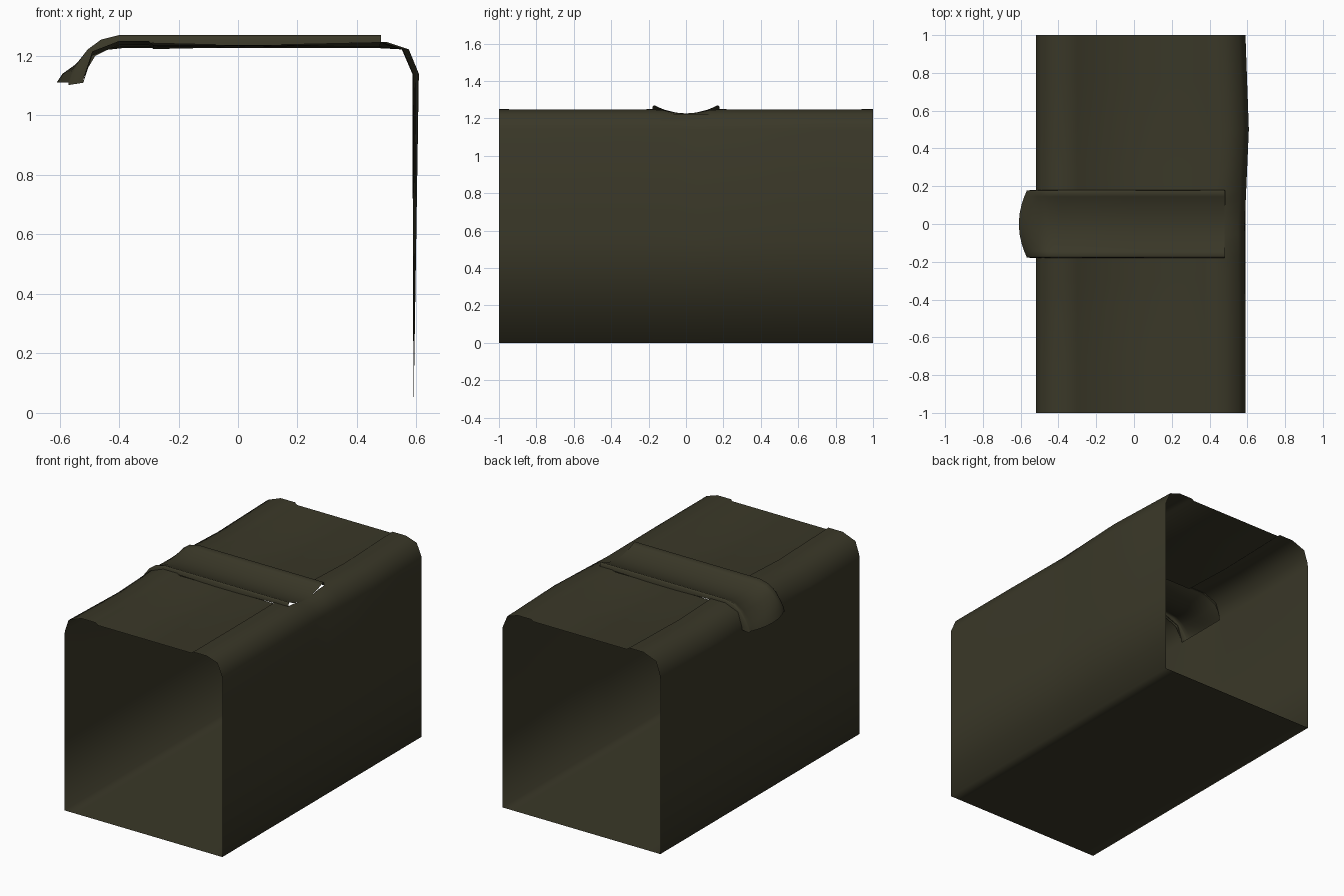
import bpy, math

if "Cube" in bpy.data.objects:
    bpy.data.objects.remove(bpy.data.objects["Cube"])

mat = bpy.data.materials.new("dark_olive")
mat.diffuse_color = (0.042, 0.039, 0.021, 1)
mat.use_nodes = True
mat.node_tree.nodes["Principled BSDF"].inputs["Base Color"].default_value = mat.diffuse_color


def make(name, verts, faces):
    me = bpy.data.meshes.new(name)
    me.from_pydata(verts, [], faces)
    me.update()
    me.materials.append(mat)
    for p in me.polygons:
        p.use_smooth = True
    ob = bpy.data.objects.new(name, me)
    bpy.context.collection.objects.link(ob)
    return ob


def trough(y):
    """Height of the channel's hollow across its width."""
    return 1.226 + 0.030 * (y / 0.16) ** 2


def lerp_table(table, v):
    for (a, fa), (b, fb) in zip(table, table[1:]):
        if v <= b:
            return fa + (fb - fa) * (v - a) / (b - a)
    return table[-1][1]


# Body: open-ended tube lofted along y, with a recessed top panel
profile = [(-0.44, 0), (-0.52, 0), (-0.52, 0.55), (-0.52, 1.11), (-0.515, 1.14),
           (-0.49, 1.215), (-0.40, 1.25), (-0.30, 1.25), (-0.285, 1.237),
           (0.373, 1.237), (0.385, 1.247), (0.48, 1.247), (0.555, 1.222),
           (0.59, 1.14), (0.59, 0.55), (0.59, 0), (0.51, 0)]
stations = [-1, -0.75, -0.5, -0.3, -0.175, -0.12, -0.06, 0, 0.06, 0.12, 0.175,
            0.3, 0.5, 0.75, 1]
right_bulge = [(-1, 0), (-0.5, 0), (0, -0.004), (0.5, 0.018), (1, 0)]
left_sag = [(-1, 0), (-0.5, -0.014), (-0.18, 0), (0.18, 0), (0.5, -0.012), (1, 0)]

verts, faces = [], []
n = len(profile)
for y in stations:
    for x, z in profile:
        nx, nz = x, z
        if x > 0.37:
            nx += lerp_table(right_bulge, y) * z / 1.14
        if x < -0.25 and z > 1.12:
            nz += lerp_table(left_sag, y)
        if abs(y) < 0.17 and z > 1.2:
            nz = min(nz, trough(y))
        verts.append((nx, y, nz))
for i in range(len(stations) - 1):
    inside = abs((stations[i] + stations[i + 1]) / 2) < 0.175
    for j in range(n):
        k = (j + 1) % n
        # opening below the channel
        if inside and 3 <= j <= 10:
            continue
        a, b = i * n, (i + 1) * n
        faces.append((a + j, b + j, b + k, a + k))
make("body_shell", verts, faces)

# Channel: hollow strip across the top that curls over the left shoulder
edge = [(0.48, 1.27), (0.03, 1.27), (-0.40, 1.27), (-0.46, 1.255), (-0.505, 1.222),
        (-0.54, 1.175), (-0.56, 1.14), (-0.57, 1.11)]
middle = [(0.48, 1.226), (0.03, 1.226), (-0.39, 1.226), (-0.445, 1.22), (-0.50, 1.20),
          (-0.555, 1.165), (-0.59, 1.14), (-0.61, 1.11)]
base = [(0.48, 1.245), (0.03, 1.235), (-0.38, 1.245), (-0.42, 1.23), (-0.48, 1.20),
        (-0.51, 1.15), (-0.518, 1.13), (-0.52, 1.11)]
across = [-0.17, -0.145, -0.11, -0.055, 0, 0.055, 0.11, 0.145, 0.17]
verts, faces = [], []
for e, m, b in zip(edge, middle, base):
    row = [(b[0], -0.18, b[1]), (e[0], -0.178, e[1] - 0.008)]
    for y in across:
        t = (y / 0.17) ** 2
        row.append((m[0] + (e[0] - m[0]) * t, y, m[1] + (e[1] - m[1]) * t))
    row += [(e[0], 0.178, e[1] - 0.008), (b[0], 0.18, b[1])]
    verts += row
w = len(across) + 4
for i in range(len(edge) - 1):
    for j in range(w - 1):
        a, b = i * w, (i + 1) * w
        faces.append((a + j, a + j + 1, b + j + 1, b + j))
make("top_channel", verts, faces)
